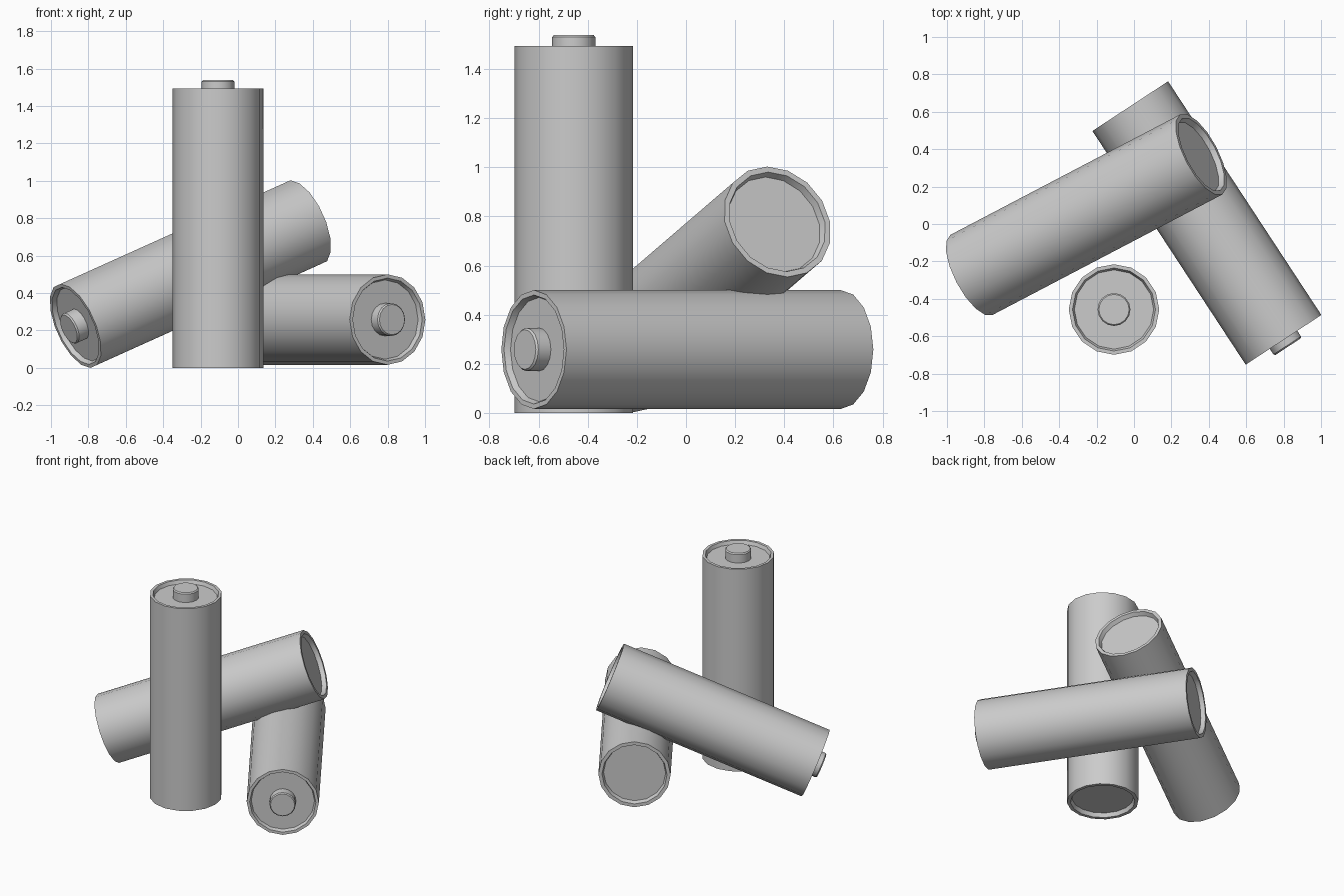
import bpy, bmesh, math
from mathutils import Vector

if "Cube" in bpy.data.objects:
    bpy.data.objects.remove(bpy.data.objects["Cube"])

SIDES = 16
LENGTH = 1.494
# Half section (radius, height): recessed base, casing, rim, recessed top, terminal
PROFILE = [(0, 0.03), (0.208, 0.03), (0.218, 0.0), (0.242, 0.0),
           (0.242, LENGTH), (0.222, LENGTH), (0.212, LENGTH - 0.025),
           (0.088, LENGTH - 0.025), (0.088, LENGTH + 0.036),
           (0.081, LENGTH + 0.044), (0, LENGTH + 0.044)]


def battery(name, base, top):
    """Lathe one battery standing on base and pointing towards top."""
    bm = bmesh.new()
    rings = []
    for r, z in PROFILE:
        if r == 0:
            rings.append([bm.verts.new((0, 0, z))] * SIDES)
        else:
            rings.append([bm.verts.new((r * math.cos(2 * math.pi * i / SIDES),
                                        r * math.sin(2 * math.pi * i / SIDES), z))
                          for i in range(SIDES)])
    for a, b in zip(rings, rings[1:]):
        for i in range(SIDES):
            j = (i + 1) % SIDES
            bm.faces.new(list(dict.fromkeys((a[i], a[j], b[j], b[i]))))
    bmesh.ops.recalc_face_normals(bm, faces=bm.faces)
    mesh = bpy.data.meshes.new(name)
    bm.to_mesh(mesh)
    bm.free()
    ob = bpy.data.objects.new(name, mesh)
    bpy.context.collection.objects.link(ob)
    ob.location = base
    ob.rotation_euler = (Vector(top) - Vector(base)).to_track_quat('Z', 'Y').to_euler()
    bpy.ops.object.select_all(action='DESELECT')
    ob.select_set(True)
    bpy.context.view_layer.objects.active = ob
    bpy.ops.object.shade_smooth_by_angle(angle=math.radians(35))


# Upright, lying flat, and leaning across the lying one
battery("standing_battery", (-0.107, -0.457, 0), (-0.107, -0.457, 1))
battery("lying_battery", (-0.02, 0.63, 0.258), (0.80, -0.62, 0.258))
battery("leaning_battery", (0.36, 0.372, 0.778), (-0.865, -0.27, 0.226))
